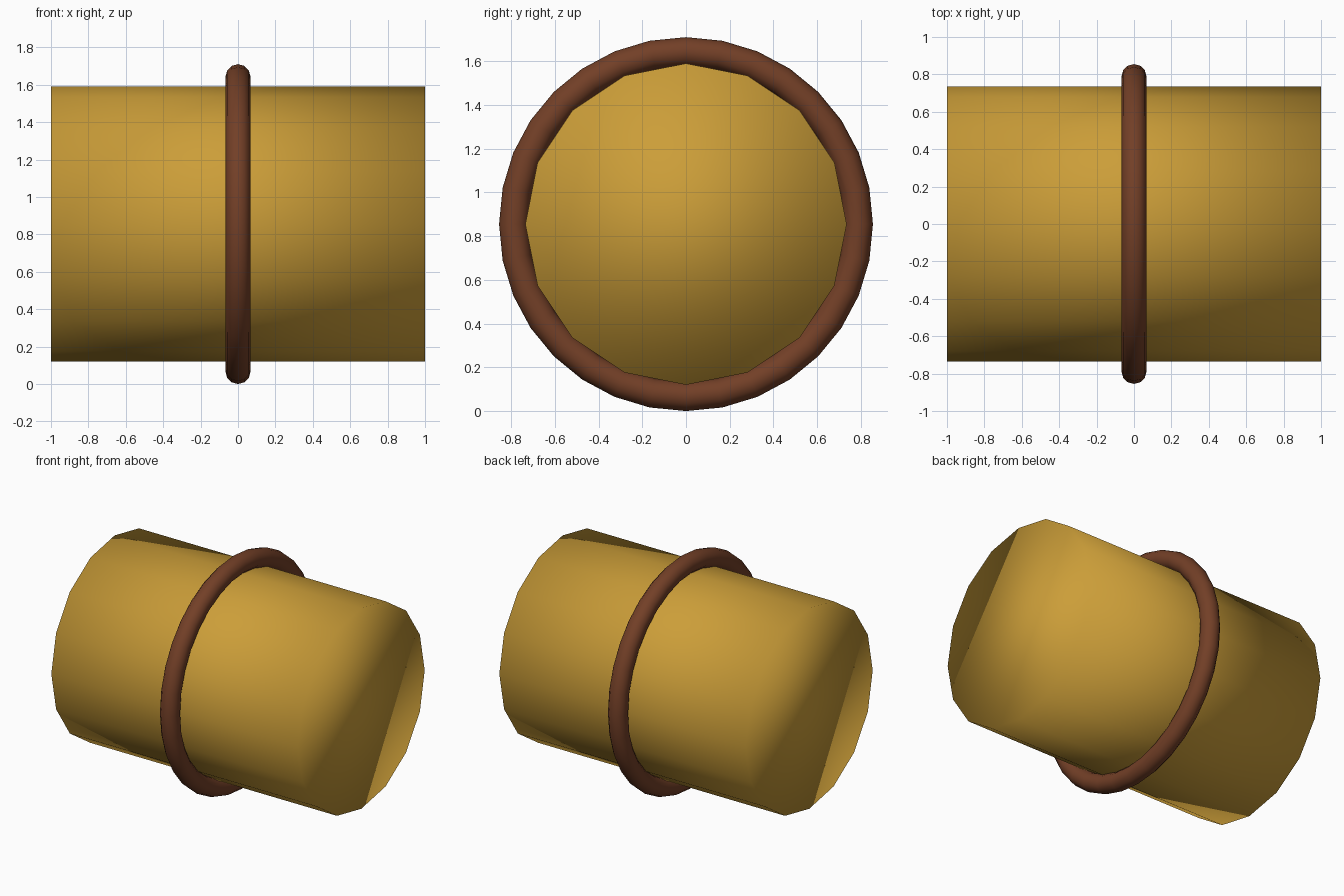
import bpy
from math import pi

if "Cube" in bpy.data.objects:
    bpy.data.objects.remove(bpy.data.objects["Cube"])

CENTRE = (0, 0, 0.855)


def finish(name, color):
    # Name, smooth shading and colour for the part just added
    ob = bpy.context.object
    ob.name = name
    bpy.ops.object.shade_smooth()
    mat = bpy.data.materials.new(name + "_colour")
    mat.diffuse_color = (*color, 1)
    mat.use_nodes = True
    mat.node_tree.nodes["Principled BSDF"].inputs["Base Color"].default_value = mat.diffuse_color
    ob.data.materials.append(mat)


# Solid 16-sided barrel lying along x
bpy.ops.mesh.primitive_cylinder_add(vertices=16, radius=0.735, depth=2,
                                    location=CENTRE, rotation=(0, pi / 2, 0))
finish("barrel", (0.60, 0.34, 0.04))

# Round band around the middle
bpy.ops.mesh.primitive_torus_add(major_segments=32, minor_segments=12,
                                 major_radius=0.788, minor_radius=0.067,
                                 location=CENTRE, rotation=(0, pi / 2, 0))
finish("band", (0.17, 0.05, 0.02))
